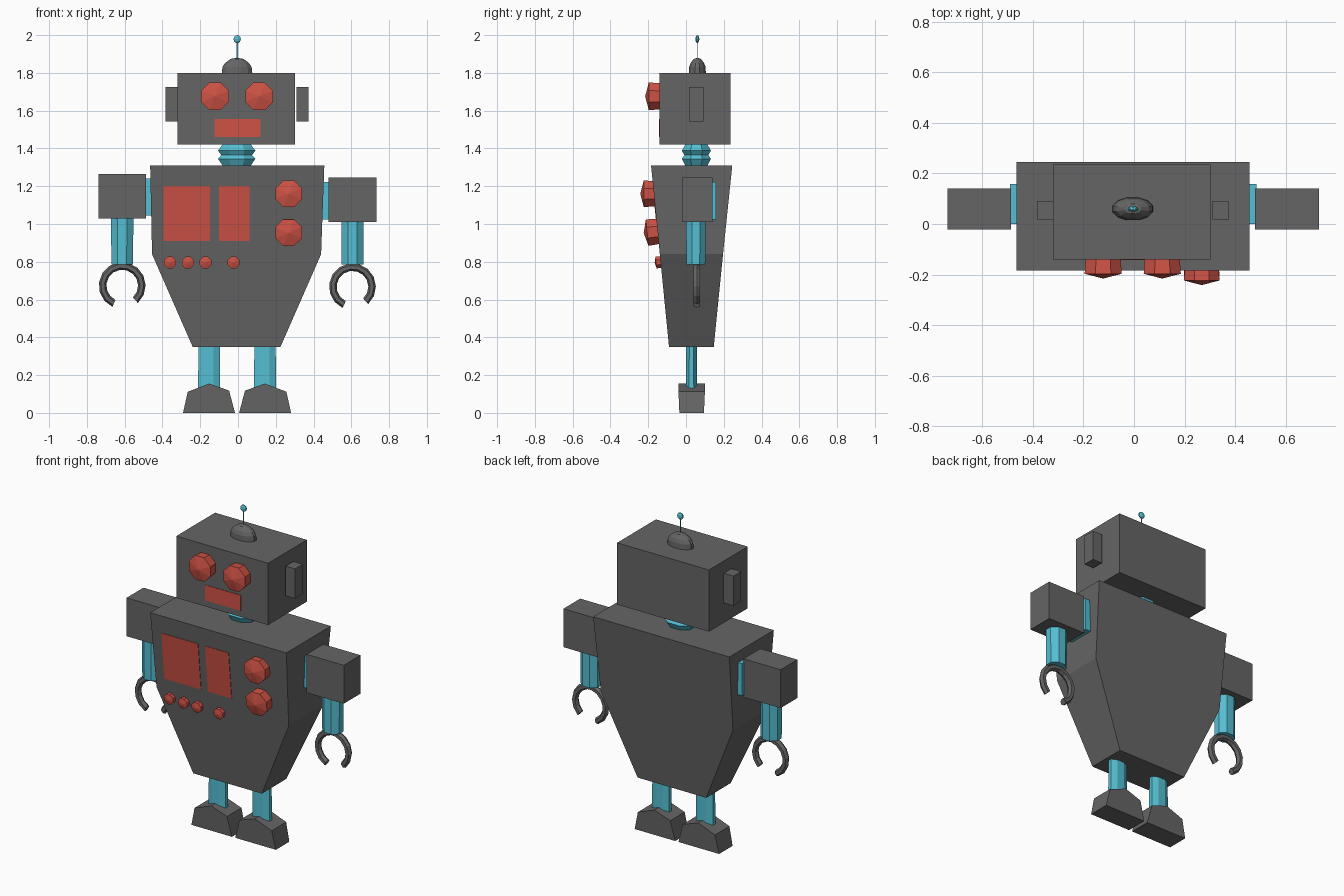
import bpy, bmesh, math
from mathutils import Matrix, Vector

if "Cube" in bpy.data.objects:
    bpy.data.objects.remove(bpy.data.objects["Cube"])


def material(name, rgb):
    m = bpy.data.materials.new(name)
    m.diffuse_color = (*rgb, 1)
    m.use_nodes = True
    m.node_tree.nodes["Principled BSDF"].inputs["Base Color"].default_value = m.diffuse_color
    return m


DARK = material("dark_metal", (0.13, 0.13, 0.13))
TEAL = material("teal_metal", (0.09, 0.52, 0.65))
RED = material("red_enamel", (0.62, 0.085, 0.06))


def loft(name, rings, mat):
    """Skin a stack of equal-length rings and cap both ends."""
    bm = bmesh.new()
    rows = [[bm.verts.new(p) for p in ring] for ring in rings]
    n = len(rows[0])
    for a, b in zip(rows, rows[1:]):
        for i in range(n):
            j = (i + 1) % n
            bm.faces.new((a[i], a[j], b[j], b[i]))
    bm.faces.new(rows[0])
    bm.faces.new(rows[-1])
    bmesh.ops.remove_doubles(bm, verts=bm.verts, dist=1e-5)
    bmesh.ops.recalc_face_normals(bm, faces=bm.faces)
    me = bpy.data.meshes.new(name)
    bm.to_mesh(me)
    bm.free()
    me.materials.append(mat)
    ob = bpy.data.objects.new(name, me)
    bpy.context.collection.objects.link(ob)
    return ob


def rect(x0, x1, y0, y1, z):
    return [(x0, y0, z), (x1, y0, z), (x1, y1, z), (x0, y1, z)]


def box(name, x, y, z, mat=DARK):
    return loft(name, [rect(*x, *y, h) for h in z], mat)


def turned(name, profile, centre, mat, n=8, flat=1.0, tilt=0.0):
    """Lathe (radius, height) pairs about z; flat squashes y, tilt turns about x."""
    m = Matrix.Translation(centre) @ Matrix.Rotation(tilt, 4, 'X')
    rings = []
    for r, h in profile:
        angles = [2 * math.pi * (i + 0.5) / n for i in range(n)]
        rings.append([m @ Vector((r * math.cos(a), flat * r * math.sin(a), h))
                      for a in angles])
    return loft(name, rings, mat)


def knob(name, x, y, z, r, depth, lean=0.0):
    """Faceted button with a shallow pointed face, looking to the front."""
    turned(name, [(r * 0.93, -0.015), (r, 0), (r * 1.06, depth * 0.75), (0, depth)],
           (x, y, z), RED, tilt=math.pi / 2 + lean)


# Torso, tapering to the hips
TOP, BOT = 1.31, 0.35


def chest_y(z):
    return -0.185 + 0.095 * (TOP - z) / (TOP - BOT)


loft("torso", [rect(-0.24, 0.225, -0.09, 0.147, BOT),
               rect(-0.455, 0.44, chest_y(0.84), 0.196, 0.84),
               rect(-0.465, 0.457, -0.185, 0.245, TOP)], DARK)

# Chest panels lying on the sloped front
for label, x0, x1 in (("left", -0.395, -0.147), ("right", -0.1, 0.06)):
    loft("chest_panel_" + label,
         [rect(x0, x1, chest_y(z) - 0.003, chest_y(z) + 0.01, z) for z in (0.91, 1.2)], RED)

# Chest dials and buttons
LEAN = math.atan(0.095 / 0.96)
knob("chest_dial_upper", 0.268, -0.168, 1.16, 0.072, 0.074)
knob("chest_dial_lower", 0.268, chest_y(0.96), 0.96, 0.072, 0.074, LEAN)
for i, x in enumerate((-0.36, -0.265, -0.172, -0.024)):
    knob(f"chest_button_{i + 1}", x, chest_y(0.797), 0.798, 0.032, 0.032, LEAN)

# Bellows neck
turned("neck", [(0.075, 1.3), (0.085, 1.315), (0.107, 1.345), (0.088, 1.365),
                (0.107, 1.388), (0.078, 1.425)], (-0.007, 0.055, 0), TEAL, n=8, flat=0.78)

# Head with ears, eyes and mouth
box("head", (-0.32, 0.302), (-0.14, 0.235), (1.422, 1.8))
box("ear_left", (-0.385, -0.32), (0.017, 0.092), (1.543, 1.725))
box("ear_right", (0.31, 0.374), (0.017, 0.092), (1.543, 1.725))
for label, x in (("left", -0.122), ("right", 0.112)):
    knob("eye_" + label, x, -0.14, 1.676, 0.075, 0.076)
box("mouth", (-0.124, 0.118), (-0.143, -0.13), (1.46, 1.555), RED)

# Head cap and antenna
turned("head_cap", [(0.084, 1.795), (0.08, 1.832), (0.066, 1.852), (0.035, 1.874), (0, 1.88)],
       (-0.005, 0.06, 0), DARK, n=12, flat=0.56)
box("antenna_rod", (-0.007, -0.001), (0.059, 0.061), (1.87, 1.965), TEAL)
ball = [(0.021 * math.sin(t), -0.021 * math.cos(t))
        for t in (math.pi * k / 6 for k in range(7))]
turned("antenna_ball", ball, (-0.004, 0.06, 1.979), TEAL, n=8, flat=0.55)

# Arms: socket, shoulder block, forearm, open claw
for label, x, dz, socket in (("left", -0.613, 0.0, (-0.49, -0.45)),
                             ("right", 0.606, -0.02, (0.445, 0.485))):
    box("shoulder_socket_" + label, socket, (0.0, 0.158), (1.045 + dz, 1.242 + dz), TEAL)
    box("shoulder_block_" + label, (x - 0.126, x + 0.126), (-0.022, 0.14), (1.03 + dz, 1.265 + dz))
    turned("forearm_" + label, [(0.062, 0.785), (0.064, 1.035)], (x, 0.052, 0), TEAL, flat=0.87)
    rings = []
    zc = 0.674 + dz * 0.3
    for k in range(13):
        a = math.radians(-48 + k * (293 / 12))
        rings.append([(x + (0.104 + 0.02 * math.cos(b)) * math.cos(a), 0.057 + 0.02 * math.sin(b),
                       zc + (0.104 + 0.02 * math.cos(b)) * math.sin(a))
                      for b in (math.pi * i / 3 for i in range(6))])
    loft("claw_" + label, rings, DARK)

# Legs and wedge-shaped feet (right foot mirrors the left)
FOOT = [(-0.138, 0), (-0.113, 0.112), (0, 0.155), (0.106, 0.118), (0.137, 0)]
for label, x, s in (("left", -0.153, 1), ("right", 0.143, -1)):
    turned("leg_" + label, [(0.063, 0.13), (0.061, 0.36)], (x, 0.029, 0), TEAL, flat=0.5)
    loft("foot_" + label,
         [[(x + s * px, y + (0.005 * e if pz == 0 else 0), pz) for px, pz in FOOT]
          for y, e in ((-0.04, 1), (0.1, -1))], DARK)
